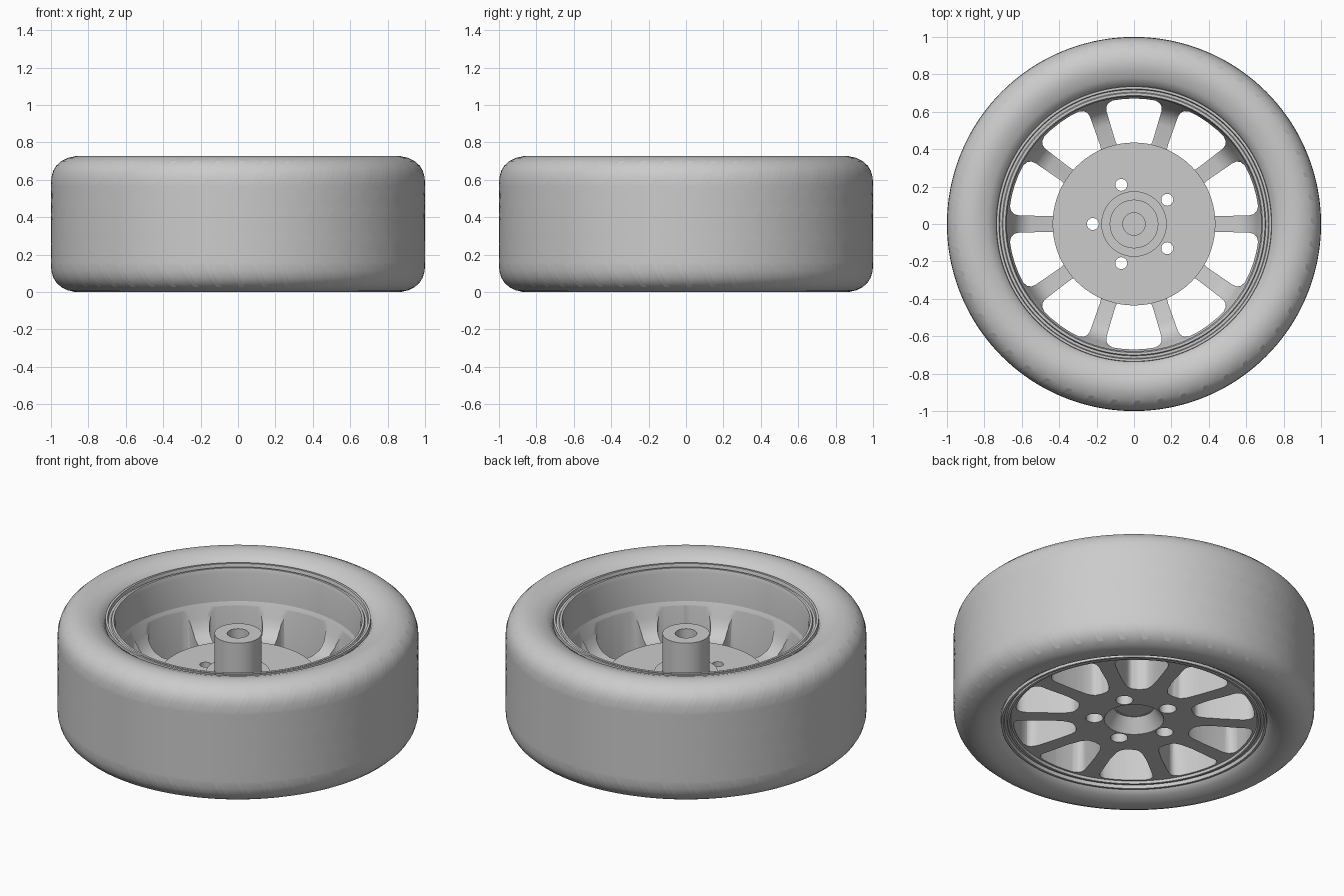
import bpy, bmesh
from math import sin, cos, pi, radians

if "Cube" in bpy.data.objects:
    bpy.data.objects.remove(bpy.data.objects["Cube"])

MID = 0.363   # mid height of the tire


def finish(name, bm, smooth=True):
    bmesh.ops.recalc_face_normals(bm, faces=bm.faces)
    me = bpy.data.meshes.new(name)
    bm.to_mesh(me)
    bm.free()
    ob = bpy.data.objects.new(name, me)
    bpy.context.collection.objects.link(ob)
    if smooth:
        shade(ob)
    return ob


def select(ob):
    bpy.ops.object.select_all(action='DESELECT')
    ob.select_set(True)
    bpy.context.view_layer.objects.active = ob


def shade(ob):
    select(ob)
    bpy.ops.object.shade_smooth_by_angle(angle=radians(32))


def spin_profile(bm, pts, steps, closed, cx=0.0, cy=0.0):
    vs = [bm.verts.new((cx + r, cy, z)) for r, z in pts]
    es = [bm.edges.new(p) for p in zip(vs, vs[1:])]
    if closed:
        es.append(bm.edges.new((vs[-1], vs[0])))
    bmesh.ops.spin(bm, geom=vs + es, cent=(cx, cy, 0), axis=(0, 0, 1),
                   angle=2 * pi, steps=steps, use_duplicate=False)
    bmesh.ops.remove_doubles(bm, verts=bm.verts, dist=1e-5)


def revolve(name, pts, steps=120, closed=True, smooth=True):
    bm = bmesh.new()
    spin_profile(bm, pts, steps, closed)
    return finish(name, bm, smooth)


def cut(ob, cutter):
    mod = ob.modifiers.new("cut", 'BOOLEAN')
    mod.operation = 'DIFFERENCE'
    mod.solver = 'EXACT'
    mod.object = cutter
    select(ob)
    bpy.ops.object.modifier_apply(modifier=mod.name)


# Tire: a slanted grid whose groove cells are pushed inward
half = [(1, .015), (1, .085), (1, .115), (1, .18), (1, .21), (.998, .25), (.988, .285),
        (.972, .312), (.945, .337), (.91, .354), (.87, .363), (.83, .359),
        (.78, .343), (.748, .322), (.735, .30)]
rows = [(r, -d) for r, d in reversed(half)] + half
N, SLANT = 48, 0.5
pitch = 2 * pi / N
cols = [(i + f) * pitch for i in range(N) for f in (0, .26, .52, .77)]
bm = bmesh.new()
grid = []
for r, d in rows:
    shift = SLANT * min(abs(d), .34)
    grid.append([bm.verts.new((r * cos(a + shift), r * sin(a + shift), MID + d)) for a in cols])
grooves = []
for j in range(len(rows) - 1):
    m = abs(rows[j][1] + rows[j + 1][1]) / 2
    tread = rows[j][0] > .94 and rows[j + 1][0] > .94
    ring = .085 < m < .115 or .18 < m < .21
    for i in range(len(cols)):
        k = (i + 1) % len(cols)
        f = bm.faces.new((grid[j][i], grid[j][k], grid[j + 1][k], grid[j + 1][i]))
        if tread and (ring or (i % 4 == 3 and m > .01)):
            grooves.append(f)
res = bmesh.ops.extrude_face_region(bm, geom=grooves)
for v in [g for g in res["geom"] if isinstance(g, bmesh.types.BMVert)]:
    d = v.co.z - MID
    r = v.co.xy.length
    s = (r - .026) / r
    v.co.x *= s
    v.co.y *= s
    if abs(d) > .28:
        v.co.z -= .012 * (1 if d > 0 else -1)
finish("tire", bm)

# Rim barrel with stepped lips at both ends
revolve("rim_barrel", [
    (.68, .07), (.687, .045), (.70, .045), (.705, .055), (.718, .055), (.722, .035),
    (.735, .035), (.737, .07), (.737, .655), (.735, .69), (.722, .69), (.718, .67),
    (.705, .67), (.70, .68), (.687, .68), (.68, .655)])

# Spoked face, before the windows are cut
spokes = revolve("spokes", [
    (.10, .14), (.11, .14), (.165, .06), (.45, .06), (.60, .055), (.684, .06),
    (.684, .49), (.672, .46), (.655, .40), (.635, .35), (.60, .31), (.55, .29), (.10, .29)],
    smooth=False)

# Hub: back plate, boss and centre post
hub = revolve("hub", [
    (0, .141), (.12, .141), (.12, .28), (.435, .28), (.435, .35), (.175, .35), (.175, .37),
    (.13, .37), (.13, .60), (.06, .60), (.06, .42), (0, .42)], closed=False, smooth=False)

# Window cutters between the ten spokes
side = [(.34, .04), (.352, .055), (.375, .072), (.45, .102), (.60, .146), (.625, .148),
        (.645, .138), (.66, .115), (.668, .06)]
outline = [(.333, 0)] + side + [(.671, 0)] + [(x, -y) for x, y in reversed(side)]
bm = bmesh.new()
for k in range(10):
    a = radians(18 + 36 * k)
    vs = [bm.verts.new((x * cos(a) - y * sin(a), x * sin(a) + y * cos(a), -.1)) for x, y in outline]
    f = bm.faces.new(vs)
    top = bmesh.ops.extrude_face_region(bm, geom=[f], use_keep_orig=True)["geom"]
    for v in top:
        if isinstance(v, bmesh.types.BMVert):
            v.co.z = .7
windows = finish("window_cutter", bm, False)

# Bolt hole cutters, wider at the outer face
bm = bmesh.new()
for k in range(5):
    a = radians(36 + 72 * k)
    spin_profile(bm, [(0, -.1), (.048, -.1), (.048, .12), (.032, .13), (.032, .6), (0, .6)],
                 24, False, .22 * cos(a), .22 * sin(a))
bolts = finish("bolt_cutter", bm, False)

cut(spokes, windows)
cut(spokes, bolts)
cut(hub, bolts)
for c in (windows, bolts):
    bpy.data.objects.remove(c)
shade(spokes)
shade(hub)
